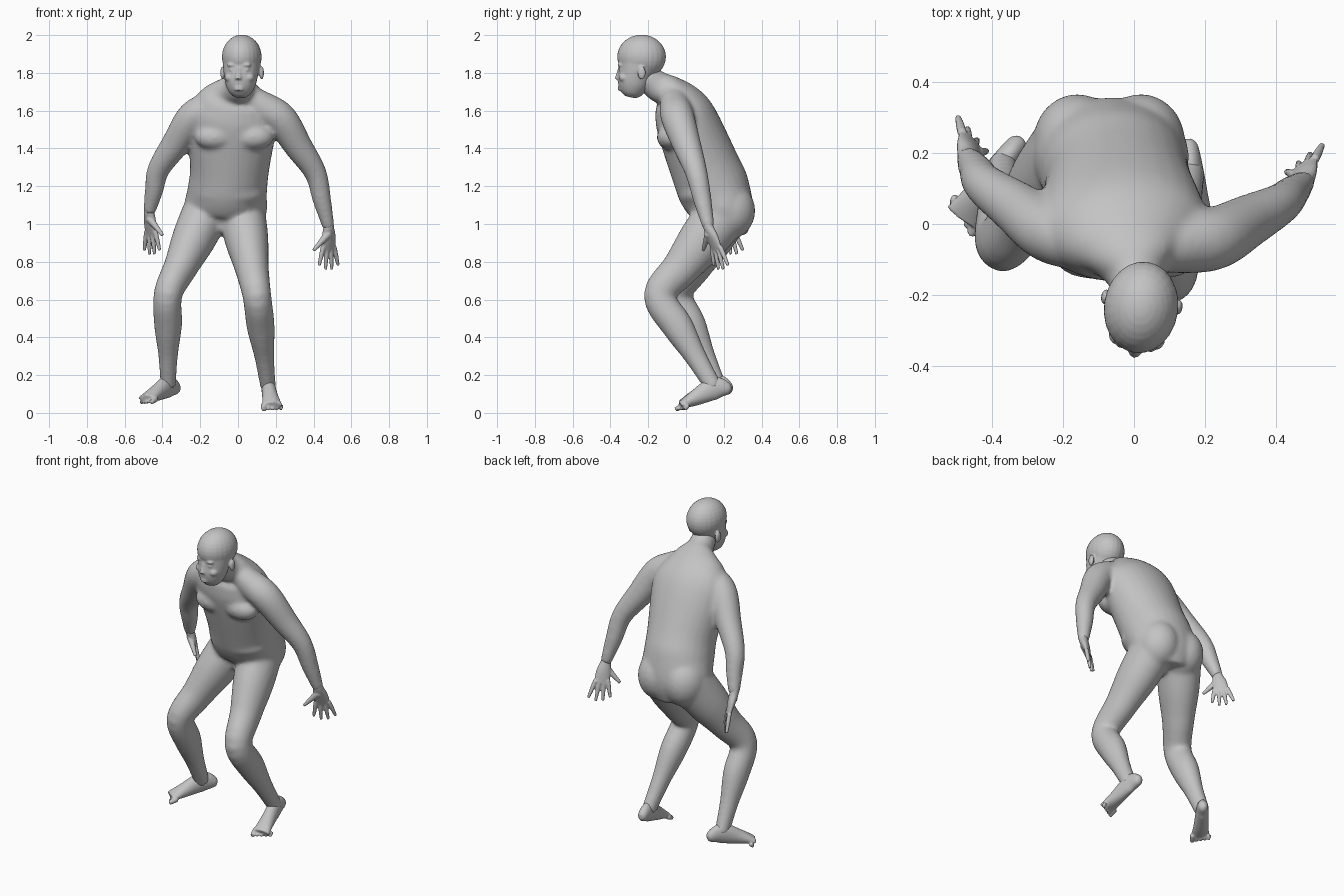
import bpy
import bmesh
import math
from mathutils import Vector, Matrix

default_cube = bpy.data.objects.get("Cube")
if default_cube:
    bpy.data.objects.remove(default_cube, do_unlink=True)

# One plain colour for the whole figure
GREY = (.55, .55, .55, 1)
skin = bpy.data.materials.new("plain grey")
skin.use_nodes = True
skin.diffuse_color = GREY
skin.node_tree.nodes["Principled BSDF"].inputs["Base Color"].default_value = GREY

X_AXIS = Vector((1, 0, 0))
Y_AXIS = Vector((0, 1, 0))


def smooth_rows(rows, steps=5):
    """Ease every column of the rows through its given values."""
    result = []
    last = len(rows) - 1
    for i in range(last):
        before, start = rows[max(i - 1, 0)], rows[i]
        end, after = rows[i + 1], rows[min(i + 2, last)]
        for step in range(steps):
            t = step / steps
            row = []
            for p, q, r, s in zip(before, start, end, after):
                slope_in, slope_out = (r - p) / 2, (s - q) / 2
                blend = t * t * (3 - 2 * t)
                row.append(q + (r - q) * blend
                           + slope_in * t * (1 - t) ** 2
                           - slope_out * t * t * (1 - t))
            result.append(row)
    return result + [list(rows[last])]


def loft(bm, rows, side=X_AXIS, sides=28):
    """Closed skin over rows of x, y, z, half width, half depth."""
    path = smooth_rows(rows)
    centres = [Vector(row[:3]) for row in path]
    rings = []
    for i, (centre, row) in enumerate(zip(centres, path)):
        ahead = centres[min(i + 1, len(path) - 1)]
        behind = centres[max(i - 1, 0)]
        along = (ahead - behind).normalized()
        across = (side - along * along.dot(side)).normalized()
        deep = along.cross(across)
        width, depth = row[3:]
        ring = []
        for k in range(sides):
            angle = math.tau * k / sides
            offset = across * width * math.cos(angle) + deep * depth * math.sin(angle)
            ring.append(bm.verts.new(centre + offset))
        rings.append(ring)
    for lower, upper in zip(rings, rings[1:]):
        for k in range(sides):
            bm.faces.new((lower[k - 1], lower[k], upper[k], upper[k - 1]))
    bm.faces.new(rings[0])
    bm.faces.new(rings[-1])


def limb(bm, joints, radii, side=X_AXIS, flatness=1):
    """Straight bones between joints, with the radii spread evenly along them."""
    joints = [Vector(joint) for joint in joints]
    per_bone = (len(radii) - 1) // (len(joints) - 1)
    rows = []
    for i, radius in enumerate(radii):
        bone = min(i // per_bone, len(joints) - 2)
        place = joints[bone].lerp(joints[bone + 1], i / per_bone - bone)
        rows.append((*place, radius, radius * flatness))
    loft(bm, rows, side)


def ball(bm, centre, radii):
    matrix = Matrix.Translation(centre) @ Matrix.Diagonal((*radii, 1))
    bmesh.ops.create_uvsphere(bm, u_segments=24, v_segments=16, radius=1, matrix=matrix)


def finish(name, bm, voxel, rounds, place=(0, 0, 0), pitch=0, turn=0):
    """Fuse the overlapping volumes into one smooth skin."""
    bmesh.ops.recalc_face_normals(bm, faces=bm.faces)
    mesh = bpy.data.meshes.new(name)
    bm.to_mesh(mesh)
    bm.free()
    mesh.materials.append(skin)
    part = bpy.data.objects.new(name, mesh)
    bpy.context.scene.collection.objects.link(part)
    part.location = place
    part.rotation_euler = (math.radians(pitch), 0, math.radians(turn))
    fuse = part.modifiers.new("fuse", 'REMESH')
    fuse.mode = 'VOXEL'
    fuse.voxel_size = voxel
    fuse.use_smooth_shade = True
    soften = part.modifiers.new("soften", 'SMOOTH')
    soften.factor = .5
    soften.iterations = rounds


def build_hand(name, s, wrist, turn):
    """Open hand hanging from the wrist; s is the sign of its side."""
    bm = bmesh.new()
    side = Vector((s * .8, .6, 0))
    loft(bm, [(0, -.01, .04, .026, .024), (0, 0, 0, .03, .026), (0, .02, -.05, .042, .022),
              (0, .045, -.12, .044, .012)], side)
    for finger in range(4):
        k = finger - 1.5
        root = Vector((0, .04, -.1)) + side * .024 * k
        tip = root + side * .018 * k + Vector((0, .025, .02 * abs(k) - .13))
        limb(bm, [root, tip], [.013, .012, .008], side)
    thumb_tip = Vector((0, .03, -.12)) - side * .1
    limb(bm, [(0, 0, -.03), thumb_tip], [.022, .015, .009], side)
    finish(name, bm, .005, 1, wrist, turn=turn)


def build_foot(name, s, ankle, pitch, turn):
    """Foot sloping down from a raised heel; s is the sign of its side."""
    bm = bmesh.new()
    profile = [(.09, 0, .012, .015), (.07, 0, .028, .035), (0, 0, .036, .06),
               (-.1, -.05, .043, .042), (-.18, -.09, .054, .02)]
    loft(bm, [(-s * .08 * y, y, *rest) for y, *rest in profile])
    for toe in range(5):
        x = s * .023 * (toe - 1.3)
        radius = .012 if toe else .017
        base = (x, .005 * toe - .16, -.088)
        tip = (x, .012 * toe - .205, -.113)
        limb(bm, [base, tip], [radius, radius * .9, radius * .7])
    finish(name, bm, .006, 2, ankle, pitch, turn)


# Joints of the pose
left_arm = [(.23, -.04, 1.55), (.41, .055, 1.27), (.48, .12, .98)]
right_arm = [(-.24, -.02, 1.56), (-.42, .11, 1.29), (-.47, .19, 1.06)]
left_leg = [(.02, .2, 1.06), (.1, -.14, .62), (.16, .15, .13)]
right_leg = [(-.17, .2, 1.06), (-.37, -.05, .63), (-.37, .17, .14)]

# Torso and neck, leaning forward and drifting sideways as they rise
body = bmesh.new()
trunk = [(.2, .95, .13, .12), (.2, 1.06, .215, .16), (.15, 1.18, .21, .19),
         (.1, 1.3, .21, .185), (0, 1.55, .24, .165), (-.05, 1.65, .2, .13),
         (-.09, 1.7, .14, .09), (-.15, 1.73, .08, .08), (-.22, 1.79, .07, .07)]
loft(body, [(.012 * i - .08, *row) for i, row in enumerate(trunk)])

# Belly, buttocks and chest muscles
ball(body, (-.048, .09, 1.16), (.19, .135, .09))
for s in (-1, 1):
    ball(body, (s * .09 - .07, .23, 1.07), (.125, .137, .15))
    ball(body, (s * .1 - .02, -.08, 1.46), (.11, .075, .07))

# Arms and legs share one set of radii for both sides
for s, arm, leg in ((1, left_arm, left_leg), (-1, right_arm, right_leg)):
    collar = (s * .06, -.07, 1.67)
    limb(body, [collar, *arm], [.067, .085, .088, .075, .059, .049, .032], Y_AXIS)
    limb(body, leg, [.125, .115, .09, .076, .074, .052, .041], flatness=1.12)
finish("body", body, .011, 12)

# Hands and feet hang from the last joints
build_hand("left_hand", 1, left_arm[-1], 0)
build_hand("right_hand", -1, right_arm[-1], -13)
build_foot("left_foot", 1, left_leg[-1], 0, 2)
build_foot("right_foot", -1, right_leg[-1], -8, -32)

# Head: skull, face tapering to the chin, nose and mouth
head = bmesh.new()
ball(head, (0, 0, .085), (.105, .13, .117))
face = [(-.01, .06, .1, .12), (-.03, 0, .092, .095), (-.045, -.06, .08, .084),
        (-.055, -.105, .058, .06), (-.06, -.128, .03, .03)]
loft(head, [(0, *row) for row in face])
limb(head, [(0, -.115, .03), (0, -.126, -.035)], [.01, .013, .019])
for lip in (-.077, -.089):
    ball(head, (0, -.113, lip), (.026, .014, .006))

# Brows, eyes, cheeks and ears
for s in (-1, 1):
    ball(head, (s * .036, -.105, .042), (.028, .017, .012))
    ball(head, (s * .038, -.1, .017), (.018, .018, .01))
    ball(head, (s * .05, -.085, -.025), (.03, .03, .025))
    ball(head, (s * .104, .015, 0), (.012, .022, .036))
finish("head", head, .006, 3, (.02, -.235, 1.8), turn=-8)
